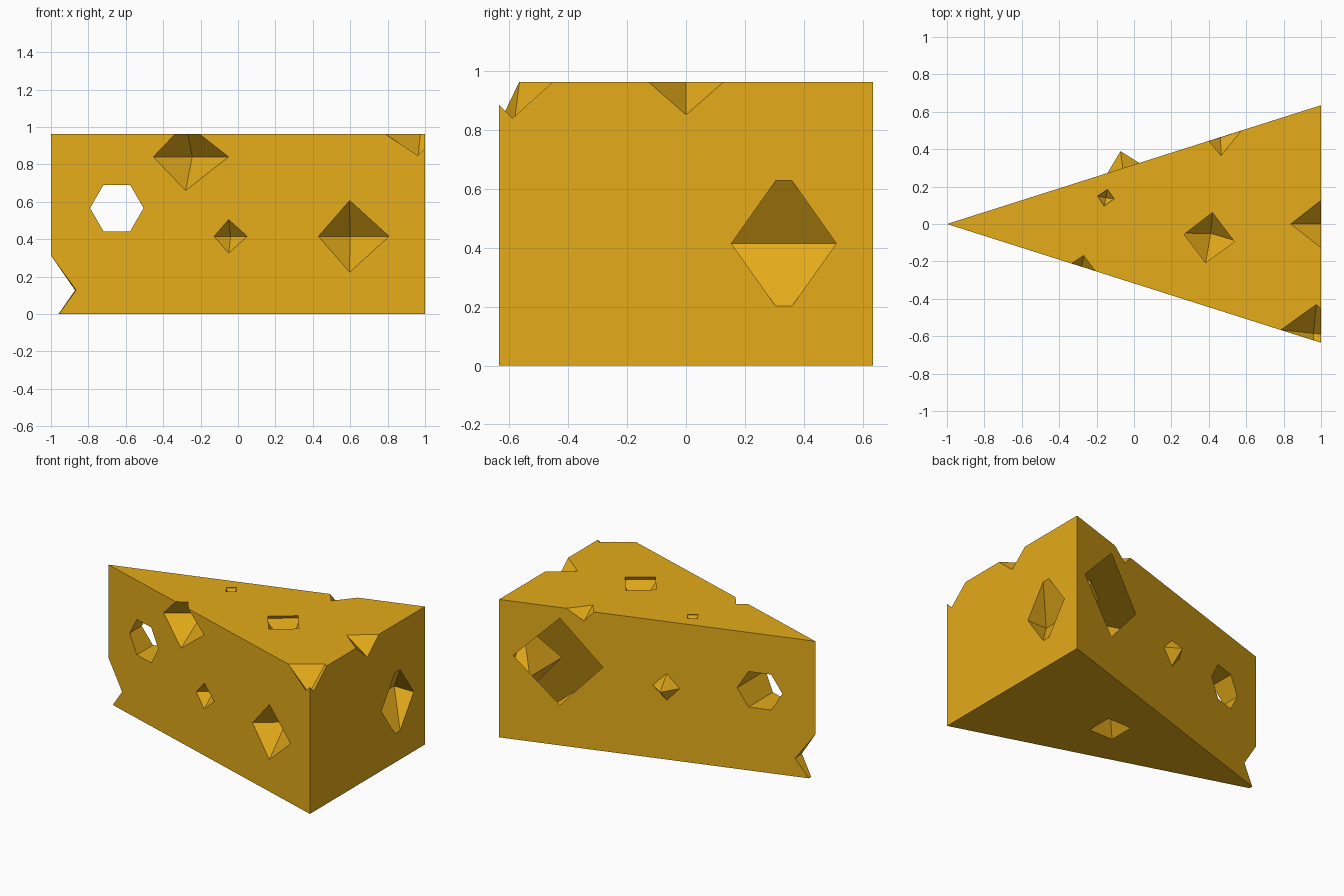
import bpy, bmesh
from math import cos, sin, pi, radians
from mathutils import Vector

if "Cube" in bpy.data.objects:
    bpy.data.objects.remove(bpy.data.objects["Cube"])

SLOPE, H = 0.3175, 0.963


def mesh_object(name, bm):
    bmesh.ops.recalc_face_normals(bm, faces=bm.faces)
    me = bpy.data.meshes.new(name)
    bm.to_mesh(me)
    bm.free()
    ob = bpy.data.objects.new(name, me)
    bpy.context.collection.objects.link(ob)
    return ob


def prism(name, pts, offset):
    bm = bmesh.new()
    f = bm.faces.new([bm.verts.new(p) for p in pts])
    ext = bmesh.ops.extrude_face_region(bm, geom=[f])
    vs = [v for v in ext["geom"] if isinstance(v, bmesh.types.BMVert)]
    bmesh.ops.translate(bm, verts=vs, vec=offset)
    # extruding keeps the start face, so the prism is closed
    return mesh_object(name, bm)


cutters = []


def hole(rim, apex, sink=0.0):
    """Eight-sided cavity: four rim points, inner apex, mirrored outer apex.
    sink pushes the widest section below the surface, keeping the opening."""
    rim = [Vector(p) for p in rim]
    apex = Vector(apex)
    c = sum(rim, Vector()) / 4
    if sink:
        inward = apex - c
        rim = [c + (p - c) / (1 - sink) + inward * sink for p in rim]
        c = c + inward * sink
    outer = 2 * c - apex
    bm = bmesh.new()
    r = [bm.verts.new(p) for p in rim]
    for tip in (bm.verts.new(apex), bm.verts.new(outer)):
        for i in range(4):
            bm.faces.new((r[i], r[(i + 1) % 4], tip))
    cutters.append(mesh_object("hole_cutter", bm))


def octa(c, radius, turn):
    """Regular octahedral bubble turned about its vertical axis."""
    c = Vector(c)
    rim = [c + Vector((cos(radians(turn) + k * pi / 2), sin(radians(turn) + k * pi / 2), 0)) * radius
           for k in range(4)]
    hole(rim, c - Vector((0, 0, radius)))


def side_hole(sign, left, right, mid, z, h, ax, depth):
    """Bubble on a slanted side: sign -1 is the front, +1 the back."""
    def p(x, zz):
        return (x, sign * SLOPE * (x + 1), zz)
    hole([p(left, z), p(mid, z + h), p(right, z), p(mid, z - h)],
         (ax, sign * (SLOPE * (mid + 1) - depth), z))


# wedge body
cheese = prism("cheese_wedge", [(-1, 0, 0), (1, -0.635, 0), (1, 0.635, 0)], (0, 0, H))

# front bubbles
side_hole(-1, -0.453, -0.05, -0.28, 0.84, 0.18, -0.245, 0.19)
side_hole(-1, -0.128, 0.05, -0.05, 0.415, 0.09, -0.04, 0.09)
side_hole(-1, 0.43, 0.808, 0.597, 0.415, 0.192, 0.598, 0.185)
# back bubbles
side_hole(1, 0.344, 0.911, 0.615, 0.585, 0.303, 0.69, 0.31)
side_hole(1, -0.142, 0.028, -0.06, 0.507, 0.093, -0.045, 0.09)
# hexagonal tunnel
hexagon = [(-0.648 + 0.143 * cos(k * pi / 3), -0.5, 0.566 + 0.143 * sin(k * pi / 3)) for k in range(6)]
cutters.append(prism("tunnel_cutter", hexagon, (0, 1, 0)))
# top bubbles
hole([(0.265, -0.055, H), (0.42, 0.065, H), (0.54, -0.095, H), (0.382, -0.21, H)],
     (0.41, -0.05, H - 0.19), 0.13)
hole([(-0.195, 0.15, H), (-0.142, 0.185, H), (-0.105, 0.135, H), (-0.16, 0.095, H)],
     (-0.15, 0.14, H - 0.06), 0.13)
# bubbles on the top edges: right, back, front right corner
hole([(0.838, 0, H), (1, 0.127, H), (1.162, 0, H), (1, -0.127, H)], (1, 0, 0.852))
hole([(0.4, 0.4445, H), (0.465, 0.365, H), (0.575, 0.5, H), (0.5, 0.58, H)], (0.463, 0.462, 0.89))
hole([(0.785, -0.566, H), (0.975, -0.43, H), (1.16, -0.605, H), (0.965, -0.74, H)],
     (0.96, -0.585, 0.81))
# right face, bottom and tip bubbles
octa((1.0275, 0.3325, 0.415), 0.252, 45)
octa((0.19, -0.006, 0), 0.13, 45)
octa((-1.05, 0, 0.127), 0.256, 49)

# carve everything out and drop the cutters
for c in cutters:
    c.hide_render = True
    m = cheese.modifiers.new("carve", 'BOOLEAN')
    m.operation, m.solver, m.object = 'DIFFERENCE', 'EXACT', c
bpy.context.view_layer.update()
carved = bpy.data.meshes.new_from_object(cheese.evaluated_get(bpy.context.evaluated_depsgraph_get()))
cheese.modifiers.clear()
cheese.data = carved
for c in cutters:
    bpy.data.objects.remove(c)

mat = bpy.data.materials.new("cheese_yellow")
mat.diffuse_color = (0.78, 0.41, 0.01, 1)
mat.use_nodes = True
mat.node_tree.nodes["Principled BSDF"].inputs["Base Color"].default_value = mat.diffuse_color
cheese.data.materials.clear()
cheese.data.materials.append(mat)
